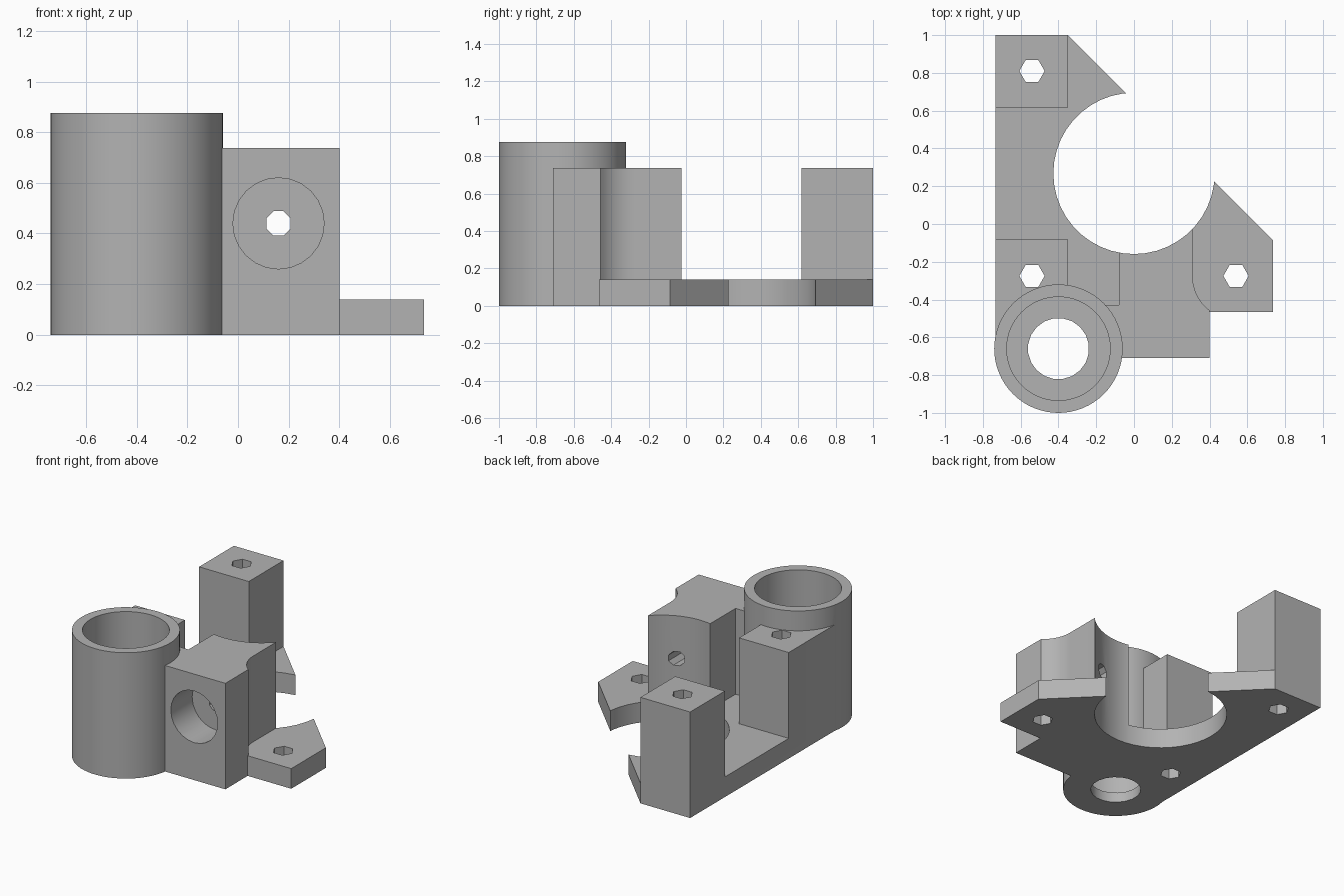
import bpy
import bmesh
import math

cube = bpy.data.objects.get("Cube")
if cube:
    bpy.data.objects.remove(cube, do_unlink=True)

grey = bpy.data.materials.new("plain grey")
grey.use_nodes = True
grey.diffuse_color = (0.45, 0.45, 0.45, 1)
grey.node_tree.nodes["Principled BSDF"].inputs["Base Color"].default_value = grey.diffuse_color


def prism(name, points, low, high):
    """Extrude an xy outline between two heights."""
    bm = bmesh.new()
    face = bm.faces.new([bm.verts.new((x, y, low)) for x, y in points])
    side = bmesh.ops.extrude_face_region(bm, geom=[face])
    verts = [v for v in side["geom"] if isinstance(v, bmesh.types.BMVert)]
    bmesh.ops.translate(bm, verts=verts, vec=(0, 0, high - low))
    bmesh.ops.recalc_face_normals(bm, faces=bm.faces)
    mesh = bpy.data.meshes.new(name)
    bm.to_mesh(mesh)
    bm.free()
    mesh.materials.append(grey)
    obj = bpy.data.objects.new(name, mesh)
    bpy.context.collection.objects.link(obj)
    return obj


def box(name, x0, x1, y0, y1, low, high):
    return prism(name, [(x0, y0), (x1, y0), (x1, y1), (x0, y1)], low, high)


def cylinder(name, x, y, radius, low, high, sides, turn=0):
    angles = [turn + math.tau * i / sides for i in range(sides)]
    return prism(name, [(x + radius * math.cos(a), y + radius * math.sin(a))
                        for a in angles], low, high)


def front_bore(name, radius, y0, y1, sides, turn=0):
    """Cylinder along y on the axis of the front bore."""
    obj = cylinder(name, 0, 0, radius, -y1, -y0, sides, turn)
    obj.rotation_euler.x = math.pi / 2
    obj.location = (0.16, 0, 0.44)
    return obj


def combine(target, other, operation):
    other.hide_render = True
    bpy.context.view_layer.update()
    mod = target.modifiers.new(operation.lower(), "BOOLEAN")
    mod.operation = operation
    mod.solver = "EXACT"
    mod.object = other
    with bpy.context.temp_override(object=target, active_object=target):
        bpy.ops.object.modifier_apply(modifier=mod.name)
    bpy.data.objects.remove(other, do_unlink=True)


PLATE, BLOCK, TUBE = 0.14, 0.737, 0.875
TX, TY = -0.4, -0.66

# Flat base plate with two diagonal corners
mount = prism("motor_mount", [
    (-0.732, 1), (-0.35, 1), (0.735, -0.085), (0.735, -0.465), (0.4, -0.465),
    (0.4, -0.71), (TX, -0.71), (TX, TY), (-0.732, TY)], 0, PLATE)

# Front block, shaped around the screw head at its right side
cx, cy, r = 0.54, -0.275, 0.23
arc = [(cx + r * math.cos(a), cy + r * math.sin(a))
       for a in [math.radians(180 + 52.5 * i / 8) for i in range(9)]]
front_block = prism("front_block", [(-0.08, 0.1), (-0.08, -0.43), (TX, -0.43), (TX, -0.71),
                                    (0.4, -0.71)] + arc[::-1] + [(0.31, 0.1)], 0, BLOCK)
combine(mount, front_block, "UNION")

# Two screw posts
combine(mount, box("back_post", -0.732, -0.35, 0.618, 1, 0.05, BLOCK), "UNION")
combine(mount, box("front_post", -0.732, -0.35, TY, -0.083, 0.05, BLOCK), "UNION")

# Round bearing holder with a pocket and a smaller floor hole
combine(mount, cylinder("bearing_tube", TX, TY, 0.34, 0, TUBE, 64), "UNION")
combine(mount, cylinder("bearing_pocket", TX, TY, 0.274, 0.07, 1, 64), "DIFFERENCE")
combine(mount, cylinder("floor_hole", TX, TY, 0.162, -0.1, 0.2, 20, math.pi / 20), "DIFFERENCE")

# Large round opening
combine(mount, cylinder("centre_opening", 0, 0.268, 0.427, -0.1, 1, 44), "DIFFERENCE")

# Six-sided screw holes
for x, y in ((-0.54, 0.81), (-0.54, -0.275), (0.54, -0.275)):
    combine(mount, cylinder("screw_hole", x, y, 0.067, -0.1, 1, 6), "DIFFERENCE")

# Wide front bore and the narrow hole behind it
combine(mount, front_bore("front_bore", 0.18, -0.8, -0.475, 24), "DIFFERENCE")
combine(mount, front_bore("narrow_hole", 0.052, -0.6, 0.1, 8, math.pi / 8), "DIFFERENCE")

# Smooth the round walls, keep the edges sharp
bpy.ops.object.select_all(action="DESELECT")
mount.select_set(True)
bpy.context.view_layer.objects.active = mount
bpy.ops.object.shade_smooth_by_angle(angle=math.radians(30))
